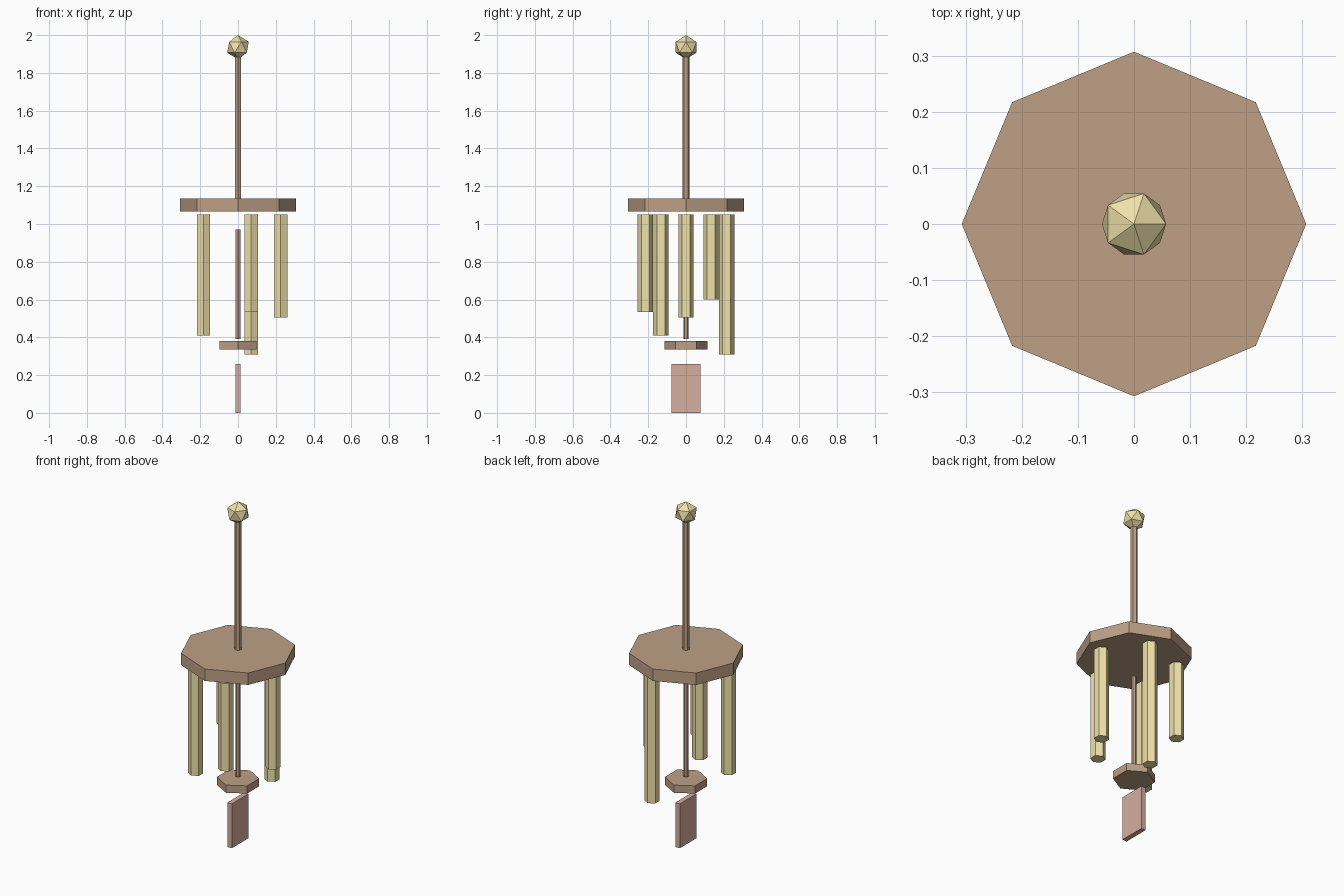
import bpy
from math import cos, sin, radians

if "Cube" in bpy.data.objects:
    bpy.data.objects.remove(bpy.data.objects["Cube"])


def material(name, rgb):
    m = bpy.data.materials.new(name)
    m.diffuse_color = (*rgb, 1)
    m.use_nodes = True
    m.node_tree.nodes["Principled BSDF"].inputs["Base Color"].default_value = m.diffuse_color
    return m


wood = material("wood", (0.51, 0.35, 0.24))
brass = material("brass", (0.87, 0.76, 0.40))
clay = material("clay", (0.67, 0.42, 0.35))


def finish(name, mat):
    ob = bpy.context.object
    ob.name = name
    ob.data.materials.append(mat)
    return ob


def prism(name, sides, radius, z0, z1, mat, x=0, y=0):
    bpy.ops.mesh.primitive_cylinder_add(
        vertices=sides, radius=radius, depth=z1 - z0,
        location=(x, y, (z0 + z1) / 2))
    return finish(name, mat)


# Hanging rod and faceted knob
bpy.ops.mesh.primitive_ico_sphere_add(subdivisions=1, radius=0.064,
                                      location=(0, 0, 1.936))
finish("top_knob", brass)
prism("hanging_rod", 6, 0.019, 1.135, 1.89, wood)

# Octagonal top plate
prism("top_plate", 8, 0.307, 1.065, 1.135, wood)

# Ring of five hexagonal chimes with different lengths
for i, bottom in enumerate((0.505, 0.31, 0.60, 0.41, 0.535)):
    a = radians(72 * i)
    prism(f"chime_{i + 1}", 6, 0.041, bottom, 1.05, brass,
          0.226 * cos(a), 0.226 * sin(a))

# Striker on its cord
prism("striker_cord", 6, 0.014, 0.39, 0.97, wood)
prism("striker", 6, 0.113, 0.335, 0.38, wood)

# Wind sail
bpy.ops.mesh.primitive_cube_add(size=1, location=(0, 0, 0.13))
sail = finish("wind_sail", clay)
sail.scale = (0.029, 0.156, 0.26)
